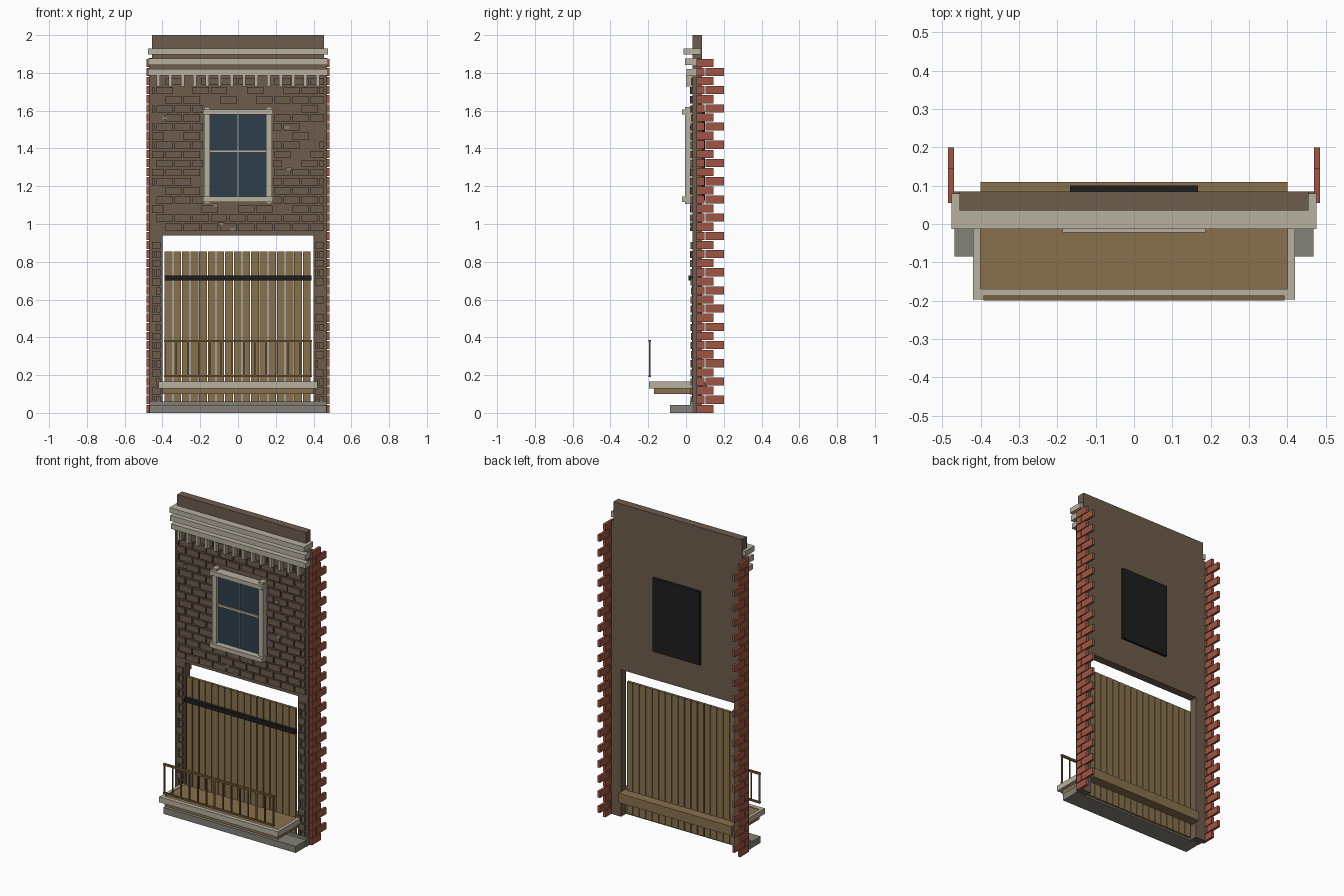
import bpy, bmesh, random
from mathutils import Matrix, Vector

random.seed(4)
cube = bpy.data.objects.get("Cube")
if cube:
    bpy.data.objects.remove(cube, do_unlink=True)


def material(name, r, g, b):
    """Flat material from display values 0-255."""
    lin = [((c / 255 + 0.055) / 1.055) ** 2.4 for c in (r, g, b)] + [1]
    m = bpy.data.materials.new(name)
    m.use_nodes = True
    m.diffuse_color = lin
    m.node_tree.nodes["Principled BSDF"].inputs["Base Color"].default_value = lin
    return m


BROWN = material("brown brick", 110, 92, 77)
RED = material("red brick", 160, 86, 69)
CREAM = material("cream trim", 184, 177, 160)
STONE = material("grey stone", 131, 129, 119)
WOOD = material("weathered wood", 136, 113, 77)
RAIL = material("dark wood", 122, 97, 58)
GLASS = material("dark blue glass", 46, 62, 75)
BLACK = material("black iron", 29, 29, 29)


def boxes(name, mat, items):
    """One object from boxes given as (x range, y range, z range)."""
    bm = bmesh.new()
    for ranges in items:
        lo, hi = (Vector(r[i] for r in ranges) for i in (0, 1))
        bmesh.ops.create_cube(bm, size=1, matrix=Matrix.Translation((lo + hi) / 2)
                              @ Matrix.Diagonal((hi - lo).to_4d()))
    mesh = bpy.data.meshes.new(name)
    bm.to_mesh(mesh)
    bm.free()
    mesh.materials.append(mat)
    obj = bpy.data.objects.new(name, mesh)
    bpy.context.collection.objects.link(obj)
    return obj


def both(x, y, z):
    """A box and its mirror image across x = 0."""
    return [(x, y, z), ((-x[1], -x[0]), y, z)]


def wide(half):
    return (-half, half)


# Wall, piers beside the opening, and parapet
BACK = (0.035, 0.085)
boxes("upper_wall", BROWN, [(wide(0.47), BACK, (0.94, 1.88))])
boxes("side_piers", BROWN, both((0.40, 0.47), BACK, (0, 0.94)))
boxes("parapet", BROWN, [(wide(0.455), BACK, (1.88, 2.0))])

# Running-bond facing bricks, clipped around the opening and the window
PITCH, LENGTH = 0.0482, 0.096
facing = []
for row in range(1, 37):
    z = row * PITCH
    if z < 0.90:
        spans = [(-0.455, -0.41), (0.41, 0.455)]
    elif z < 0.95:
        continue
    elif 1.09 < z < 1.6:
        spans = [(-0.455, -0.185), (0.185, 0.455)]
    else:
        spans = [wide(0.455)]
    for lo, hi in spans:
        for i in range(-6, 6):
            x = i * LENGTH + (row % 2) * LENGTH / 2
            a, b = max(x, lo), min(x + LENGTH - 0.009, hi)
            if b - a > 0.012:
                facing.append(((a, b), (random.uniform(0.022, 0.028), 0.036),
                               (z, z + 0.038)))
boxes("facing_bricks", BROWN, facing)

# Small worn chips among the bricks
chips = [(-0.39, 1.56), (0.27, 1.29), (0.26, 1.51), (-0.12, 1.10), (-0.09, 1.0), (-0.03, 0.97)]
boxes("stone_chips", STONE, [((x - 0.013, x + 0.013), (0.02, 0.036), (z - 0.008, z + 0.008))
                             for x, z in chips])

# Toothed red brick returns on both sides
red = []
for row in range(39):
    z = (row * PITCH, row * PITCH + 0.043)
    spans = [(0.055, 0.098), (0.102, 0.2)] if row % 2 else [(0.055, 0.145)]
    for y in spans:
        red += both((0.469, 0.485), y, z)
boxes("side_bricks", RED, red)

# Cornice bands and dentils
for name, y, z in (("cornice_top", (-0.013, 0.08), (1.897, 1.93)),
                   ("cornice_middle", (-0.005, 0.055), (1.842, 1.877)),
                   ("cornice_lower", (0.003, 0.055), (1.787, 1.82))):
    boxes(name, CREAM, [(wide(0.476), y, z)])
boxes("dentils", CREAM, [((x - 0.009, x + 0.009), (0.0, 0.036), (1.727, 1.788))
                         for x in (-0.423 + 0.065 * i for i in range(14))])

# Window
boxes("window_glass", GLASS, [(wide(0.152), (0.016, 0.036), (1.14, 1.585))])
boxes("window_jambs", CREAM, both((0.148, 0.18), (-0.005, 0.036), (1.105, 1.62)))
boxes("window_header", CREAM, [(wide(0.186), (-0.022, 0.036), (1.58, 1.607))])
boxes("window_sill", CREAM, [(wide(0.186), (-0.022, 0.036), (1.117, 1.145))])
boxes("window_bars", CREAM, [(wide(0.15), (0.006, 0.03), (1.378, 1.392)),
                             (wide(0.003), (0.009, 0.03), (1.14, 1.585))])
boxes("window_backing", BLACK, [(wide(0.167), (0.08, 0.1), (1.125, 1.595))])

# Plank door with its iron strap
boxes("door_planks", WOOD, [((x, x + 0.041), (0.032, 0.05), (0.01, 0.855))
                            for x in (-0.388 + 0.0457 * i for i in range(17))])
boxes("door_strap", BLACK, [(wide(0.39), (0.012, 0.034), (0.70, 0.727))])

# Step and deck with a cream border
boxes("stone_step", STONE, [(wide(0.468), (-0.085, 0.036), (0, 0.042)),
                            (wide(0.47), (0.02, 0.034), (0, 0.06))])
boxes("deck", WOOD, [(wide(0.40), (-0.17, 0.11), (0.10, 0.16))])
boxes("deck_border", CREAM, [(wide(0.42), (-0.197, -0.17), (0.13, 0.165))]
      + both((0.40, 0.42), (-0.17, 0.034), (0.13, 0.165)))

# Front railing
boxes("handrails", RAIL, [(wide(0.392), (-0.199, -0.186), z)
                          for z in ((0.374, 0.386), (0.191, 0.201))])
boxes("balusters", RAIL, [((x - 0.004, x + 0.004), (-0.197, -0.189), (0.195, 0.38))
                          for x in (-0.386 + 0.772 * i / 13 for i in range(14))])
